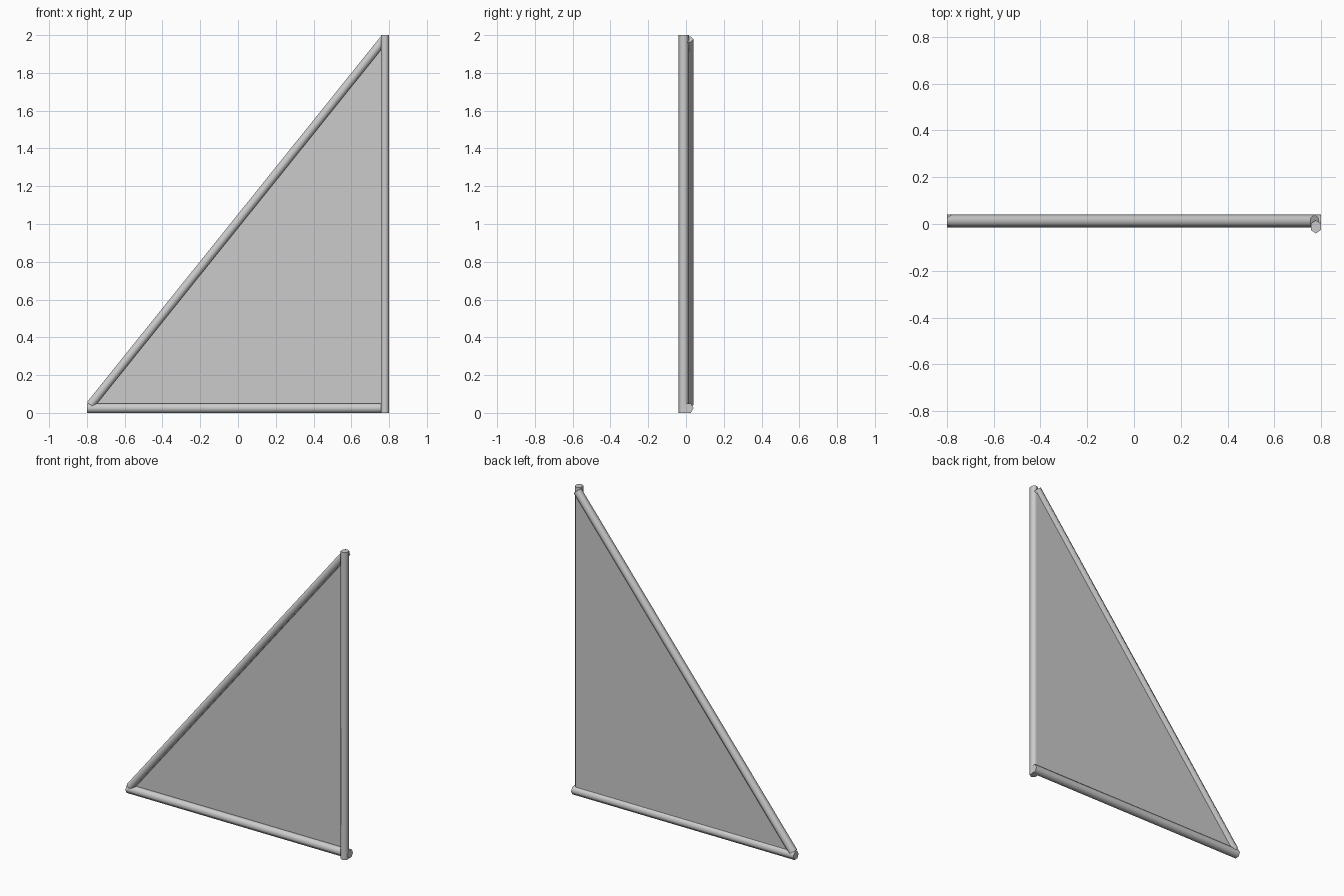
import bpy, bmesh, math
from mathutils import Vector

if "Cube" in bpy.data.objects:
    bpy.data.objects.remove(bpy.data.objects["Cube"])


def rod(name, start, end, r_side, r_depth):
    """Capped six-sided rod in the xz plane, with a ridge facing front and back."""
    a, b = Vector(start), Vector(end)
    side = (b - a).normalized().cross(Vector((0, 1, 0)))
    bm = bmesh.new()
    rings = []
    for p in (a, b):
        rings.append([bm.verts.new(p + side * (r_side * math.sin(i * math.pi / 3))
                                   + Vector((0, r_depth * math.cos(i * math.pi / 3), 0)))
                      for i in range(6)])
    for i in range(6):
        j = (i + 1) % 6
        bm.faces.new((rings[0][i], rings[0][j], rings[1][j], rings[1][i]))
    for ring in rings:
        bm.faces.new(ring)
    bmesh.ops.recalc_face_normals(bm, faces=bm.faces)
    return finish(name, bm, True)


def finish(name, bm, smooth=False):
    me = bpy.data.meshes.new(name)
    bm.to_mesh(me)
    bm.free()
    ob = bpy.data.objects.new(name, me)
    bpy.context.collection.objects.link(ob)
    if smooth:
        bpy.ops.object.select_all(action='DESELECT')
        ob.select_set(True)
        bpy.context.view_layer.objects.active = ob
        bpy.ops.object.shade_smooth_by_angle(angle=math.radians(75))
    return ob


# Frame rods: the post sits slightly in front of the other two
rod("upright_post", (0.778, -0.012, 0), (0.778, -0.012, 2), 0.0245, 0.028)
rod("bottom_rail", (-0.80, 0.012, 0.025), (0.80, 0.012, 0.025), 0.0285, 0.028)
rod("diagonal_rail", (-0.781, 0.012, 0.043), (0.773, 0.012, 1.978), 0.0265, 0.028)

# Thin triangular panel stretched between the rods
bm = bmesh.new()
bm.faces.new([bm.verts.new(p) for p in
              ((-0.775, 0.02, 0.035), (0.78, 0.02, 0.03), (0.78, 0.02, 1.975))])
finish("triangular_panel", bm)
